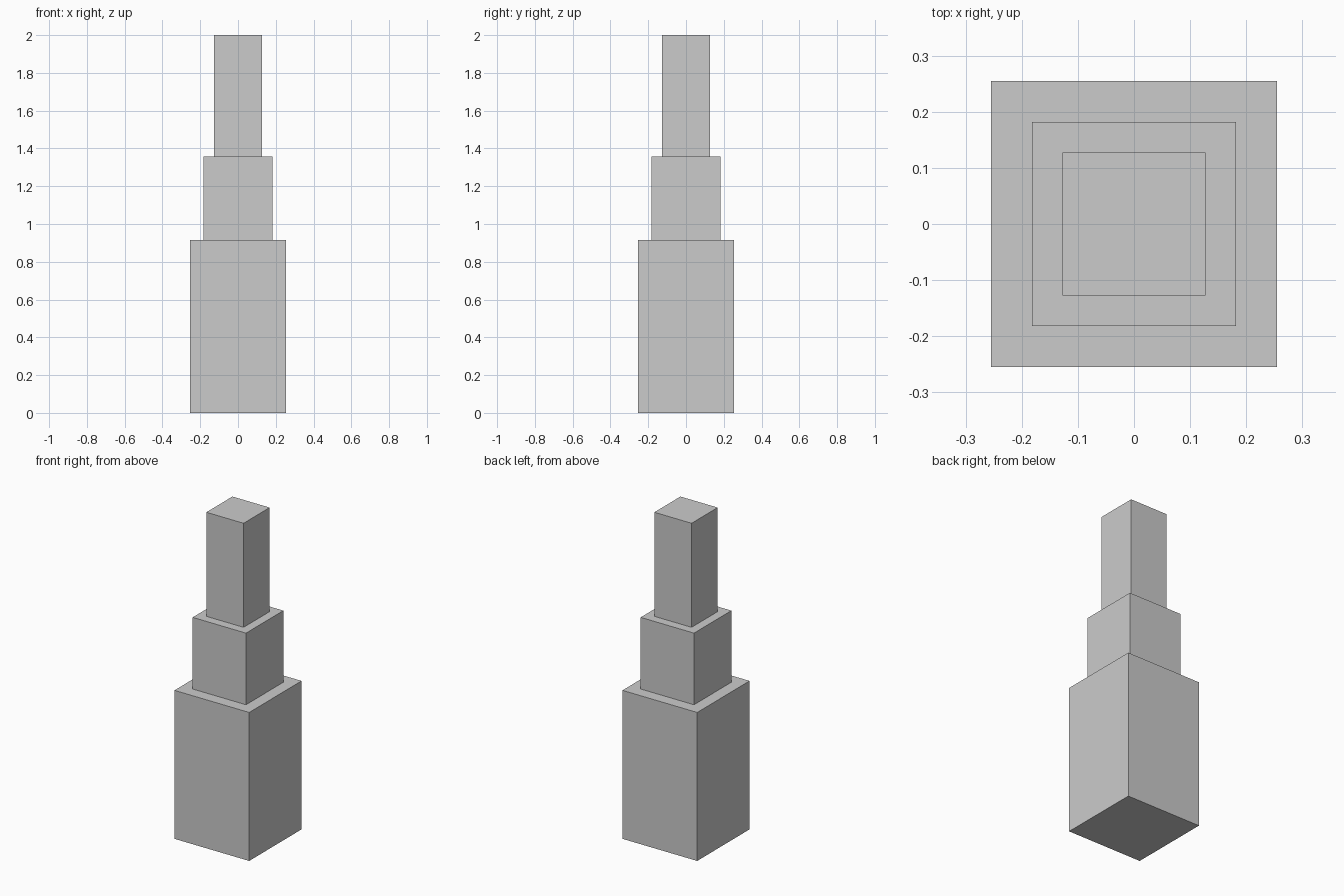
import bpy

if "Cube" in bpy.data.objects:
    bpy.data.objects.remove(bpy.data.objects["Cube"])


def tier(name, half_width, z_bottom, z_top):
    """Square block centred on the z axis between two heights."""
    bpy.ops.mesh.primitive_cube_add(size=1, location=(0, 0, (z_bottom + z_top) / 2))
    block = bpy.context.object
    block.name = name
    block.scale = (2 * half_width, 2 * half_width, z_top - z_bottom)
    bpy.ops.object.transform_apply(location=False, rotation=False, scale=True)
    return block


# Three stacked tiers, narrowing upwards
tier("lower_tier", 0.255, 0.0, 0.916)
tier("middle_tier", 0.182, 0.916, 1.358)
tier("upper_tier", 0.127, 1.358, 2.0)
